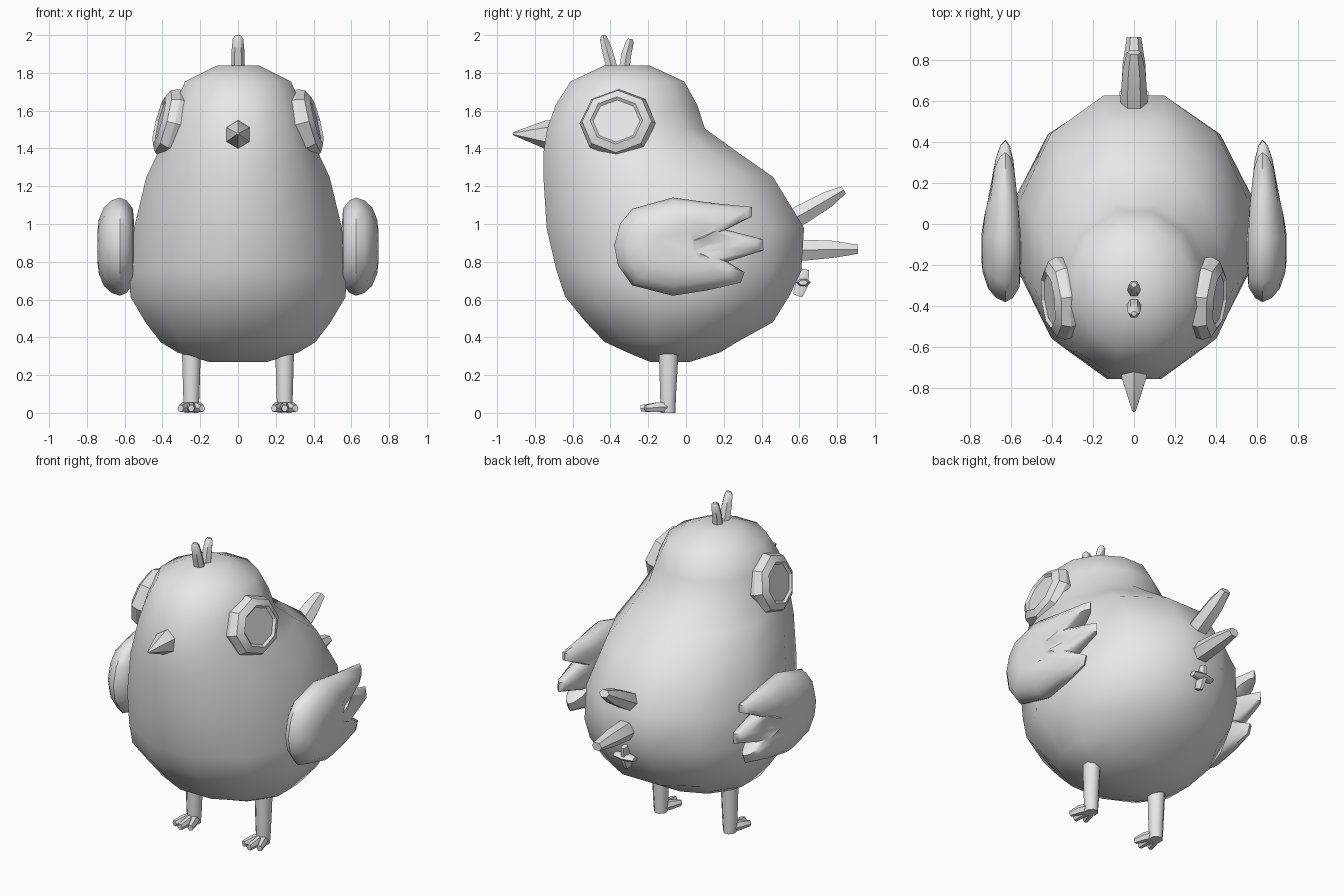
import bpy, bmesh, math
from mathutils import Vector

cube = bpy.data.objects.get("Cube")
if cube:
    bpy.data.objects.remove(cube, do_unlink=True)

grey = bpy.data.materials.new("plain_grey")
grey.use_nodes = True
grey.diffuse_color = (0.8, 0.8, 0.8, 1)
grey.node_tree.nodes["Principled BSDF"].inputs["Base Color"].default_value = (0.8, 0.8, 0.8, 1)


def loft(name, rings, angle=50):
    """Skin a list of equal-length point rings, cap both ends and shade."""
    bm = bmesh.new()
    vs = [[bm.verts.new(p) for p in ring] for ring in rings]
    n = len(vs[0])
    for a, b in zip(vs, vs[1:]):
        for i in range(n):
            j = (i + 1) % n
            bm.faces.new((a[i], a[j], b[j], b[i]))
    bm.faces.new(vs[0][::-1])
    bm.faces.new(vs[-1])
    bmesh.ops.recalc_face_normals(bm, faces=bm.faces)
    mesh = bpy.data.meshes.new(name)
    bm.to_mesh(mesh)
    bm.free()
    mesh.materials.append(grey)
    obj = bpy.data.objects.new(name, mesh)
    bpy.context.collection.objects.link(obj)
    bpy.ops.object.select_all(action='DESELECT')
    obj.select_set(True)
    bpy.context.view_layer.objects.active = obj
    bpy.ops.object.shade_smooth_by_angle(angle=math.radians(angle))
    return obj


def ring(centre, u, v, n, turn=0.0):
    """Ellipse of n points spanned by half axes u and v."""
    angles = [(i + turn) * math.tau / n for i in range(n)]
    return [Vector(centre) + u * math.cos(a) + v * math.sin(a) for a in angles]


def tube(name, path, sides=6, turn=0.0):
    """Tapered tube through (point, half width, half height) stations."""
    pts = [Vector(p) for p, _, _ in path]
    rings = []
    for i, (_, w, h) in enumerate(path):
        d = (pts[min(i + 1, len(pts) - 1)] - pts[max(i - 1, 0)]).normalized()
        ref = Vector((0, 1, 0)) if abs(d.x) > 0.9 else Vector((1, 0, 0))
        side = (ref - d * ref.dot(d)).normalized()
        rings.append(ring(pts[i], side * w, d.cross(side) * h, sides, turn))
    return loft(name, rings)


# Body and head: z, front y, back y, half width
BODY = [
    (0.27, -0.19, 0.02, 0.155), (0.32, -0.31, 0.18, 0.32), (0.375, -0.43, 0.27, 0.41),
    (0.48, -0.53, 0.46, 0.49), (0.615, -0.64, 0.545, 0.57), (0.75, -0.685, 0.61, 0.573),
    (0.98, -0.738, 0.625, 0.55), (1.25, -0.755, 0.46, 0.485), (1.375, -0.755, 0.28, 0.425),
    (1.505, -0.735, 0.10, 0.375), (1.63, -0.69, 0.06, 0.335), (1.755, -0.61, -0.01, 0.28),
    (1.84, -0.43, -0.195, 0.11)]
k = 1 / math.cos(math.radians(15))
loft("body", [ring((0, (f + b) / 2, z), Vector((w * k, 0, 0)),
                   Vector((0, (b - f) / 2 * k, 0)), 12, 0.5)
              for z, f, b, w in BODY], 60)

# Beak
tube("beak", [((0, -0.66, 1.473), 0.08, 0.08), ((0, -0.745, 1.473), 0.07, 0.075),
              ((0, -0.905, 1.478), 0.012, 0.012), ((0, -0.915, 1.478), 0.006, 0.006)], 6, 0.5)

# Head tuft
tube("tuft_front", [((0, -0.385, 1.80), 0.035, 0.033), ((0, -0.415, 1.91), 0.035, 0.032),
                    ((0, -0.435, 1.98), 0.028, 0.024), ((0, -0.437, 2.0), 0.014, 0.012)])
tube("tuft_back", [((0, -0.33, 1.80), 0.032, 0.032), ((0, -0.315, 1.90), 0.032, 0.03),
                   ((0, -0.297, 1.965), 0.026, 0.024), ((0, -0.295, 1.98), 0.014, 0.014)])

# Tail feathers
tube("tail_upper", [((0, 0.50, 0.99), 0.065, 0.06), ((0, 0.62, 1.055), 0.065, 0.06),
                    ((0, 0.75, 1.13), 0.055, 0.05), ((0, 0.835, 1.18), 0.035, 0.025)])
tube("tail_middle", [((0, 0.52, 0.86), 0.065, 0.065), ((0, 0.64, 0.862), 0.062, 0.063),
                     ((0, 0.78, 0.866), 0.055, 0.052), ((0, 0.91, 0.866), 0.035, 0.028)])
tube("tail_lower", [((0, 0.63, 0.76), 0.018, 0.025), ((0, 0.615, 0.685), 0.025, 0.04),
                    ((0, 0.59, 0.62), 0.018, 0.03)])
tube("tail_lower_cross", [((-0.07, 0.62, 0.69), 0.025, 0.015), ((0, 0.62, 0.69), 0.04, 0.025),
                          ((0.07, 0.62, 0.69), 0.025, 0.015)])

# Wing outline (y, z) with three feather tips
WING = [(-0.38, 0.885), (-0.35, 1.0), (-0.285, 1.08), (-0.07, 1.14), (0.15, 1.11),
        (0.35, 1.09), (0.35, 1.04), (0.21, 0.97), (0.405, 0.92), (0.41, 0.86),
        (0.22, 0.80), (0.31, 0.745), (0.29, 0.69), (0.12, 0.65), (-0.07, 0.62),
        (-0.285, 0.675), (-0.36, 0.78)]
# Wing cross-section: offset from the rim, outline scale
WING_SECTION = [(-0.075, 0.5), (-0.068, 0.78), (-0.035, 0.94), (0, 1),
                (0.045, 0.94), (0.085, 0.80), (0.112, 0.55), (0.118, 0.35)]

for s, side in ((1, "left"), (-1, "right")):
    # Wing, thinning towards the feather tips
    rings = []
    for dx, sc in WING_SECTION:
        pts = []
        for y, z in WING:
            thin = 1 - 1.2 * max(0, y - 0.05)
            pts.append((s * (0.625 + dx * thin), -0.05 + (y + 0.05) * sc, 0.88 + (z - 0.88) * sc))
        rings.append(pts)
    loft(side + "_wing", rings, 50)

    # Eye: bevelled octagonal disc with a sunken pupil
    n = Vector((s * 0.96, -0.11, 0.25)).normalized()
    u = n.cross(Vector((0, 0, 1))).normalized()
    v = u.cross(n)
    c = Vector((s * 0.385, -0.365, 1.54))
    loft(side + "_eye", [ring(c + n * d, u * r, v * r * 0.92, 8)
                         for d, r in ((-0.09, 0.19), (-0.03, 0.203), (0.012, 0.185),
                                      (0.035, 0.14), (0.022, 0.125))], 25)

    # Leg
    x = s * 0.247
    tube(side + "_leg", [((x, -0.09, 0.42), 0.055, 0.06), ((x, -0.092, 0.30), 0.053, 0.055),
                         ((x, -0.095, 0.08), 0.046, 0.045), ((x, -0.095, 0.0), 0.04, 0.042)], 8, 0.5)

    # Three toes
    for t, toe in ((-1, "inner"), (0, "middle"), (1, "outer")):
        reach = -0.24 if t == 0 else -0.215
        tube(f"{side}_{toe}_toe", [((x, -0.08, 0.03), 0.03, 0.03),
                                   ((x + s * t * 0.035, -0.15, 0.03), 0.026, 0.03),
                                   ((x + s * t * 0.057, reach, 0.024), 0.017, 0.02)], 6)
